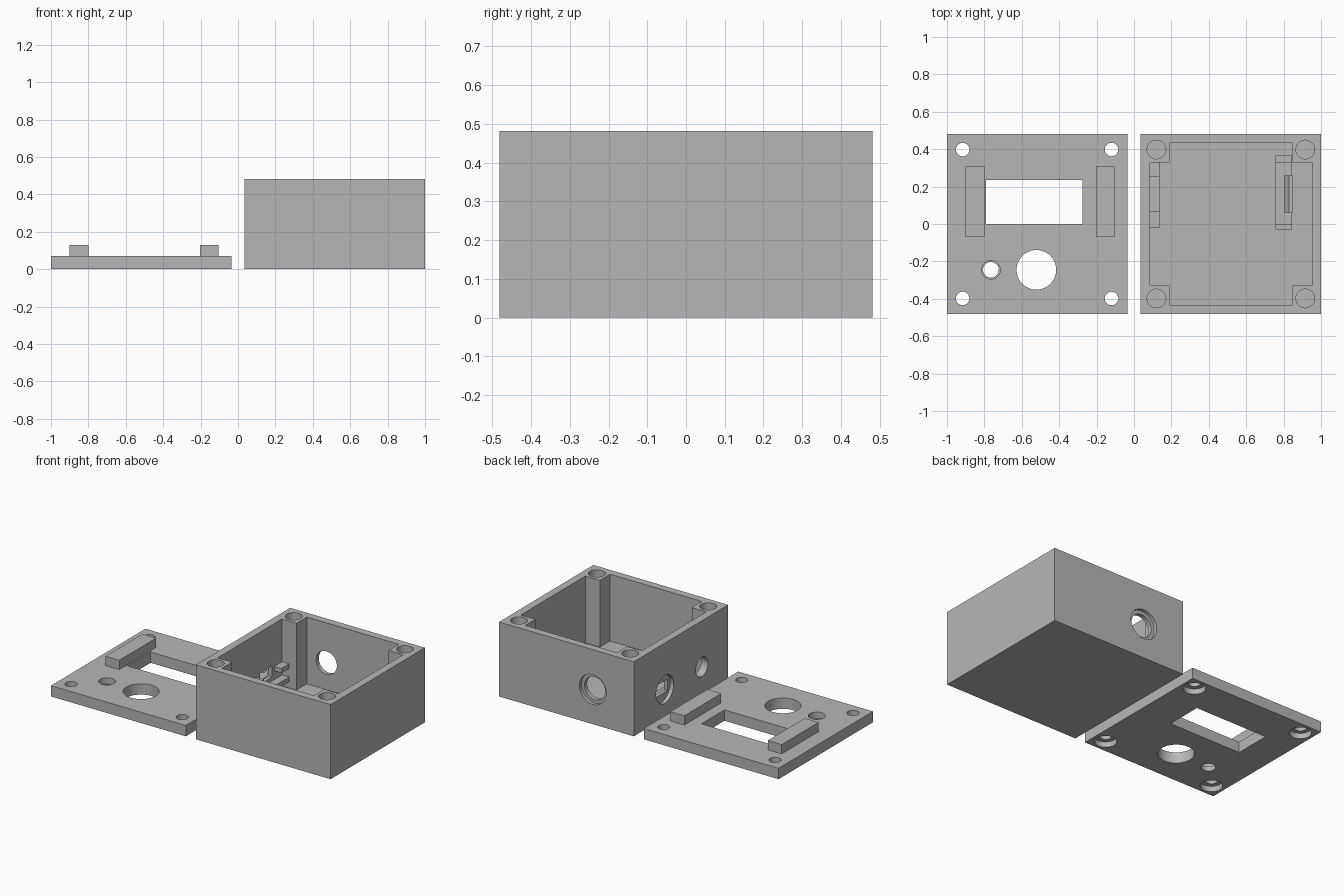
import bpy, bmesh, math
from mathutils import Matrix, Vector

old = bpy.data.objects.get("Cube")
if old:
    bpy.data.objects.remove(old, do_unlink=True)

gray = bpy.data.materials.new("plain gray plastic")
gray.use_nodes = True
COLOR = (0.47, 0.47, 0.47, 1)
gray.diffuse_color = COLOR
gray.node_tree.nodes["Principled BSDF"].inputs["Base Color"].default_value = COLOR


def finish(name, bm):
    bmesh.ops.recalc_face_normals(bm, faces=bm.faces)
    mesh = bpy.data.meshes.new(name)
    bm.to_mesh(mesh)
    bm.free()
    mesh.materials.append(gray)
    obj = bpy.data.objects.new(name, mesh)
    bpy.context.collection.objects.link(obj)
    return obj


def box(name, x, y, z):
    bm = bmesh.new()
    size = Matrix.Diagonal((x[1] - x[0], y[1] - y[0], z[1] - z[0], 1))
    mid = Matrix.Translation((sum(x) / 2, sum(y) / 2, sum(z) / 2))
    bmesh.ops.create_cube(bm, size=1, matrix=mid @ size)
    return finish(name, bm)


def prism(name, points, shift):
    """Extrude a closed outline along a vector."""
    bm = bmesh.new()
    face = bm.faces.new([bm.verts.new(p) for p in points])
    made = bmesh.ops.extrude_face_region(bm, geom=[face])["geom"]
    verts = [g for g in made if isinstance(g, bmesh.types.BMVert)]
    bmesh.ops.translate(bm, verts=verts, vec=shift)
    return finish(name, bm)


def rod(start, end, radius):
    """Round cutter between two points."""
    a, b = Vector(start), Vector(end)
    bm = bmesh.new()
    turn = (b - a).to_track_quat("Z", "Y").to_matrix().to_4x4()
    bmesh.ops.create_cone(bm, cap_ends=True, segments=48, radius1=radius, radius2=radius,
                          depth=(b - a).length, matrix=Matrix.Translation((a + b) / 2) @ turn)
    return finish("round_cutter", bm)


def cut(obj, cutters):
    """Subtract the cutters, keep the result and remove the cutters."""
    for c in cutters:
        c.hide_render = True
        mod = obj.modifiers.new("cut", "BOOLEAN")
        mod.operation, mod.solver, mod.object = "DIFFERENCE", "EXACT", c
    bpy.context.view_layer.update()
    deps = bpy.context.evaluated_depsgraph_get()
    mesh = bpy.data.meshes.new_from_object(obj.evaluated_get(deps))
    obj.modifiers.clear()
    obj.data = mesh
    for c in cutters:
        bpy.data.objects.remove(c, do_unlink=True)
    bpy.ops.object.select_all(action="DESELECT")
    obj.select_set(True)
    bpy.context.view_layer.objects.active = obj
    bpy.ops.object.shade_smooth_by_angle(angle=math.radians(30))


HALF = 0.482          # half the side of each square part
CENTER = 0.518        # distance of each part from the middle
SCREW = 0.398         # screw offset from a part's centre
corners = [(sx, sy) for sx in (-1, 1) for sy in (-1, 1)]
square = (-HALF, HALF)

# Lid with display window, knob hole, button hole and screw holes
lid = box("lid", (-1, HALF - CENTER), square, (0, 0.07))
cutters = [box("window_cutter", (-0.79, -0.275), (0, 0.235), (-0.1, 0.2)),
           rod((-0.522, -0.245, -0.1), (-0.522, -0.245, 0.2), 0.106),
           rod((-0.765, -0.245, -0.1), (-0.765, -0.245, 0.2), 0.042),
           rod((-0.765, -0.245, 0.03), (-0.765, -0.245, 0.2), 0.05)]
for sx, sy in corners:
    x, y = sx * SCREW - CENTER, sy * SCREW
    cutters += [rod((x, y, -0.1), (x, y, 0.2), 0.036), rod((x, y, -0.1), (x, y, 0.035), 0.065)]
cut(lid, cutters)

# Raised bars beside the window
for side, x in (("right", -0.9), ("left", -0.203)):
    box(f"lid_bar_{side}", (x, x + 0.1), (-0.07, 0.307), (0.069, 0.13))

# Case with a hollow that leaves a square post in each corner
case = box("case", (CENTER - HALF, 1), square, (0, HALF))
IN, POST, FLOOR = 0.433, 0.329, 0.05
outline = []
for sx, sy in ((1, 1), (-1, 1), (-1, -1), (1, -1)):
    step = [(IN, POST), (POST, POST), (POST, IN)]
    for px, py in (step if sx == sy else step[::-1]):
        outline.append((CENTER + sx * px, sy * py, FLOOR))
cutters = [prism("hollow_cutter", outline, (0, 0, 1))]
for sx, sy in corners:
    x, y = CENTER + sx * SCREW, sy * SCREW
    cutters.append(rod((x, y, 0.25), (x, y, 0.7), 0.05))
# Stepped round opening in the back wall
cutters += [rod((0.33, 0.41, 0.224), (0.33, 0.6, 0.224), 0.074),
            rod((0.33, 0.46, 0.224), (0.33, 0.6, 0.224), 0.096)]
# Socket slot in a round recess, and a cable hole, in the right wall
cutters += [box("slot_cutter", (-0.05, 0.11), (0.105, 0.225), (0.145, 0.22)),
            rod((-0.05, 0.165, 0.183), (0.06, 0.165, 0.183), 0.09),
            rod((-0.05, -0.213, 0.183), (0.11, -0.213, 0.183), 0.062)]
cut(case, cutters)

# Rails that hold a circuit board at the socket
box("lower_rail", (0.08, 0.136), (-0.02, 0.33), (0.09, 0.12))
for name, y in (("front", (-0.02, 0.07)), ("back", (0.25, 0.33))):
    box(f"upper_rail_{name}", (0.08, 0.136), y, (0.175, 0.205))

# Far board support: base, end stops and a sprung hook
box("support_base", (0.757, 0.845), (-0.03, 0.366), (0.045, 0.12))
for name, y in (("front", (-0.03, 0)), ("back", (0.33, 0.366))):
    box(f"support_stop_{name}", (0.757, 0.845), y, (0.115, 0.18))
hook = [(0.83, 0.115), (0.83, 0.165), (0.805, 0.17), (0.83, 0.215), (0.847, 0.215), (0.847, 0.115)]
prism("support_hook", [(x, 0.06, z) for x, z in hook], (0, 0.2, 0))
